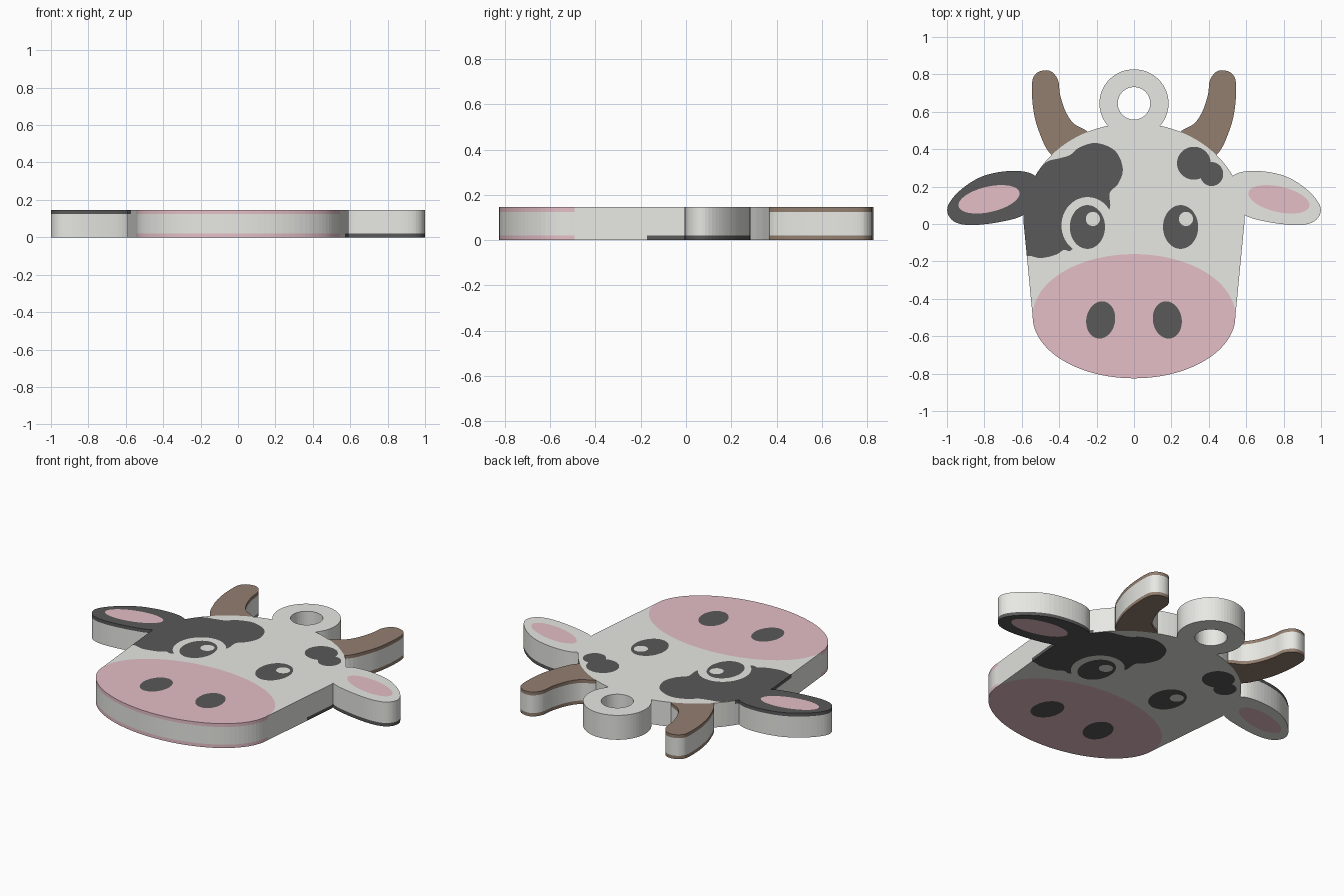
import bpy, bmesh
from math import sin, cos, pi, radians
from mathutils import Vector
from mathutils.geometry import delaunay_2d_cdt

if "Cube" in bpy.data.objects:
    bpy.data.objects.remove(bpy.data.objects["Cube"])

T, INLAY = 0.145, 0.02
COLORS = {"white": (0.8, 0.8, 0.77), "dark": (0.1, 0.1, 0.1),
          "pink": (0.78, 0.52, 0.57), "brown": (0.29, 0.21, 0.16)}
MATS = {}
for key, c in COLORS.items():
    MATS[key] = bpy.data.materials.new(key)
    MATS[key].diffuse_color = (*c, 1)


def ellipse(cx, cy, rx, ry, tilt=0, n=48, a0=0, a1=360):
    t, pts = radians(tilt), []
    count = n if a1 - a0 == 360 else n + 1
    for i in range(count):
        a = radians(a0 + (a1 - a0) * i / n)
        x, y = rx * cos(a), ry * sin(a)
        pts.append((cx + x * cos(t) - y * sin(t), cy + x * sin(t) + y * cos(t)))
    return pts


def smooth(pts, steps=6):
    """Closed Catmull-Rom outline through a few points."""
    out, n = [], len(pts)
    for i in range(n):
        a, b, c, d = (Vector(pts[(i + k) % n]) for k in (-1, 0, 1, 2))
        for s in range(steps):
            u = s / steps
            p = 0.5 * (2 * b + (c - a) * u + (2 * a - 5 * b + 4 * c - d) * u * u
                       + (3 * b - a - 3 * c + d) * u ** 3)
            out.append((p.x, p.y))
    return out


def mirror(pts):
    return [(-x, y) for x, y in pts]


# Outlines
horn = smooth([(0.25, 0.495), (0.32, 0.535), (0.365, 0.6), (0.395, 0.69), (0.405, 0.765),
               (0.435, 0.81), (0.475, 0.822), (0.522, 0.805), (0.545, 0.755), (0.54, 0.625),
               (0.51, 0.5), (0.44, 0.37), (0.3, 0.33), (0.2, 0.42)])
ear = smooth([(0.53, 0.258), (0.65, 0.284), (0.81, 0.255), (0.935, 0.175), (0.998, 0.085),
              (0.965, 0.015), (0.865, -0.006), (0.7, 0.014), (0.585, 0.052), (0.48, 0.15)])
inner_ear = ellipse(0.775, 0.132, 0.167, 0.068, -13)
nostril = ellipse(0.178, -0.513, 0.077, 0.1, 10)
muzzle = ellipse(0, -0.493, 0.542, 0.332, n=96)
head = ellipse(0, 0.025, 0.592, 0.515, n=48, a1=180) + muzzle[48:] + muzzle[:1]
patch = smooth([(-0.66, 0.06), (-0.62, 0.25), (-0.54, 0.255), (-0.47, 0.33), (-0.395, 0.352),
                (-0.34, 0.37), (-0.29, 0.41), (-0.2, 0.433), (-0.1, 0.39), (-0.06, 0.295),
                (-0.085, 0.215), (-0.13, 0.165), (-0.135, 0.07), (-0.25, 0.0), (-0.33, -0.135),
                (-0.375, -0.138), (-0.42, -0.165), (-0.5, -0.182), (-0.56, -0.17), (-0.64, -0.17)])

# Layers from lowest to highest priority: (part, colour, outline, adds to silhouette)
layers = [("left_horn", "brown", mirror(horn), True), ("right_horn", "brown", horn, True),
          ("left_ear", "dark", mirror(ear), True), ("right_ear", "white", ear, True),
          ("hanging_ring", "white", ellipse(0, 0.645, 0.185, 0.182, n=64), True),
          ("head", "white", head, True),
          ("ring_hole", None, ellipse(0, 0.645, 0.087, 0.087), False),
          ("eye_patch", "dark", patch, False),
          ("brow_spot", "dark", ellipse(0.32, 0.325, 0.09, 0.088), False),
          ("brow_spot", "dark", ellipse(0.415, 0.267, 0.062, 0.064), False),
          ("head", "white", ellipse(-0.248, -0.008, 0.14, 0.152), False),
          ("muzzle", "pink", muzzle, False)]
for side, flip in (("left", mirror), ("right", list)):
    s = -1 if side == "left" else 1
    layers += [(side + "_inner_ear", "pink", flip(inner_ear), False),
               (side + "_nostril", "dark", flip(nostril), False),
               (side + "_eye", "dark", ellipse(s * 0.249, -0.016, 0.094, 0.117), False),
               (side + "_eye_glint", "white", ellipse(s * 0.249 + 0.029, 0.027, 0.038, 0.038), False)]


def inside(x, y, poly):
    hit = False
    for (x1, y1), (x2, y2) in zip(poly, poly[1:] + poly[:1]):
        if (y1 > y) != (y2 > y) and x < x1 + (y - y1) * (x2 - x1) / (y2 - y1):
            hit = not hit
    return hit


# Split the plane along every outline, then give each cell to its topmost layer
coords, edges = [], []
for _, _, pts, _ in layers:
    base, n = len(coords), len(pts)
    coords += [Vector(p) for p in pts]
    edges += [(base + i, base + (i + 1) % n) for i in range(n)]
verts, _, tris, *_ = delaunay_2d_cdt(coords, edges, [], 0, 1e-5)
cells, everything, part_color = {}, [], {}
for tri in tris:
    c = sum((verts[i] for i in tri), Vector((0, 0))) / 3
    hits = [l for l in layers if inside(c.x, c.y, l[2])]
    if not any(l[3] for l in hits) or any(l[1] is None for l in hits):
        continue
    name, color = hits[-1][:2]
    part_color[name] = color
    cells.setdefault(name, []).append(tri)
    everything.append(tri)


def slab(name, faces, color, z0, z1, back=False):
    """Extruded plate; the back copy is turned half way round the y axis."""
    bm, vmap = bmesh.new(), {}
    for f in faces:
        for i in f:
            if i not in vmap:
                vmap[i] = bm.verts.new((verts[i].x, verts[i].y, z0))
        bm.faces.new([vmap[i] for i in f])
    ext = bmesh.ops.extrude_face_region(bm, geom=bm.faces[:], use_keep_orig=True)
    for v in ext["geom"]:
        if isinstance(v, bmesh.types.BMVert):
            v.co.z = z1
    if back:
        for v in bm.verts:
            v.co.x, v.co.z = -v.co.x, T - v.co.z
    bmesh.ops.recalc_face_normals(bm, faces=bm.faces[:])
    me = bpy.data.meshes.new(name)
    bm.to_mesh(me)
    bm.free()
    me.materials.append(MATS[color])
    bpy.context.collection.objects.link(bpy.data.objects.new(name, me))


# White core (mirrored silhouette is identical), then coloured inlays on both sides
slab("core", everything, "white", INLAY, T - INLAY)
for name, faces in cells.items():
    slab(name + "_front", faces, part_color[name], T - INLAY, T)
    slab(name + "_back", faces, part_color[name], T - INLAY, T, back=True)

for m in bpy.data.materials:
    if m.users and not m.is_grease_pencil:
        m.use_nodes = True
        m.node_tree.nodes["Principled BSDF"].inputs["Base Color"].default_value = m.diffuse_color
